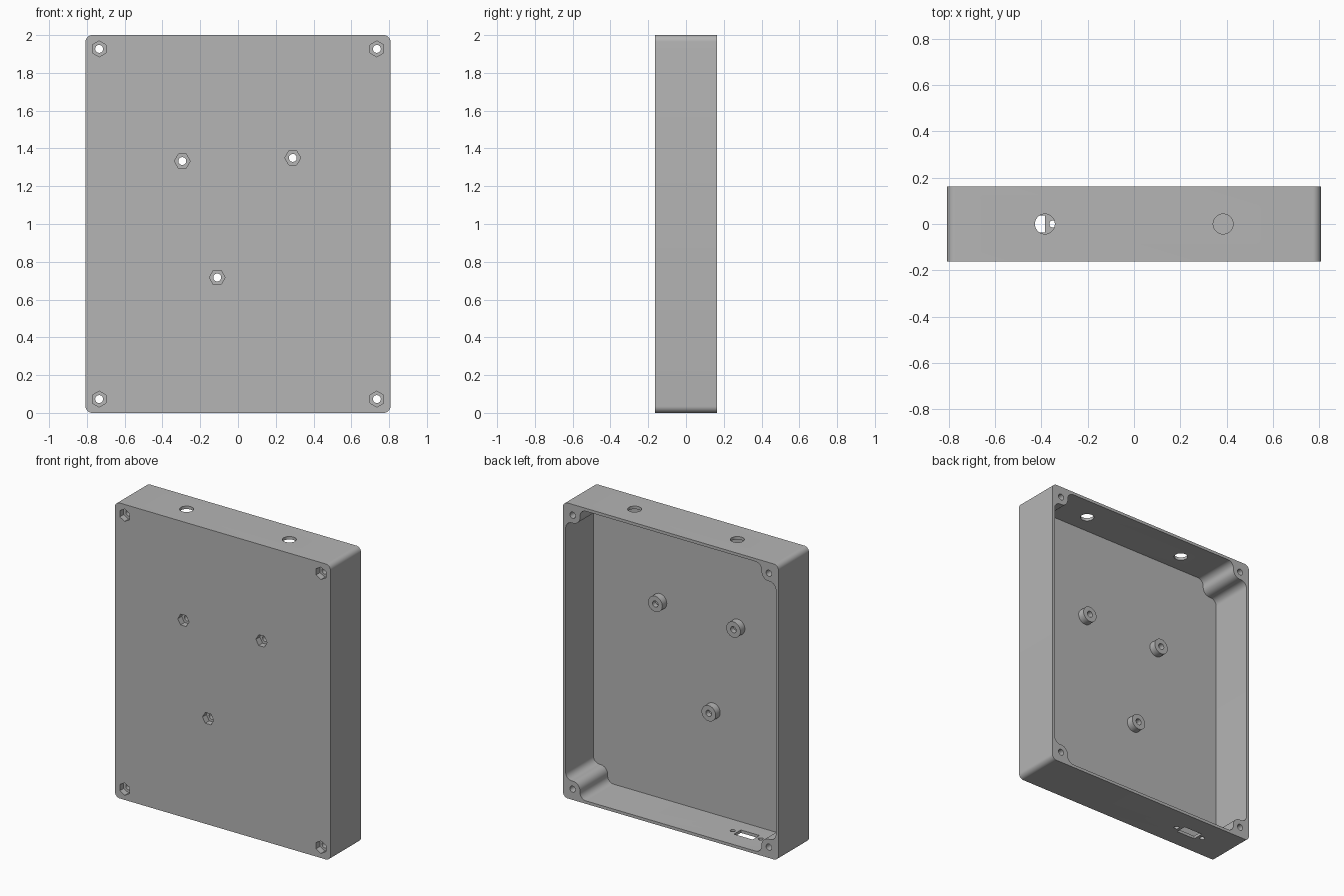
import bpy, bmesh, math
from mathutils import Vector

default = bpy.data.objects.get("Cube")
if default:
    bpy.data.objects.remove(default, do_unlink=True)

HALF_X, HALF_Y, HEIGHT = 0.807, 0.163, 2.0
WALL, FLOOR, POST = 0.02, 0.03, 0.107
FRONT = -HALF_Y

grey = bpy.data.materials.new("light grey plastic")
grey.use_nodes = True
colour = (0.46, 0.46, 0.46, 1)
grey.diffuse_color = colour
grey.node_tree.nodes["Principled BSDF"].inputs["Base Color"].default_value = colour


def fillet(corners, steps=8):
    """Round each right-angled corner (x, z, radius) of an outline."""
    outline = []
    for i, (x, z, r) in enumerate(corners):
        v = Vector((x, z))
        a = (Vector(corners[i - 1][:2]) - v).normalized()
        b = (Vector(corners[(i + 1) % len(corners)][:2]) - v).normalized()
        centre = v + (a + b) * r
        for k in range(steps + 1):
            t = math.pi / 2 * k / steps
            outline.append(centre - r * (b * math.cos(t) + a * math.sin(t)))
    return outline


def prism(name, outline, start, end, axis="y"):
    """Extrude a flat outline along y (outline in x, z) or z (outline in x, y)."""
    bm = bmesh.new()
    place = (lambda p, d: (p[0], d, p[1])) if axis == "y" else (lambda p, d: (p[0], p[1], d))
    face = bm.faces.new([bm.verts.new(place(p, start)) for p in outline])
    new = bmesh.ops.extrude_face_region(bm, geom=[face])["geom"]
    shift = Vector(place((0, 0), end - start))
    bmesh.ops.translate(bm, verts=[g for g in new if isinstance(g, bmesh.types.BMVert)], vec=shift)
    bmesh.ops.recalc_face_normals(bm, faces=bm.faces)
    mesh = bpy.data.meshes.new(name)
    bm.to_mesh(mesh)
    bm.free()
    mesh.materials.append(grey)
    obj = bpy.data.objects.new(name, mesh)
    bpy.context.collection.objects.link(obj)
    return obj


def circle(x, y, radius, sides=32, turn=0.0):
    return [(x + radius * math.cos(turn + math.tau * k / sides),
             y + radius * math.sin(turn + math.tau * k / sides)) for k in range(sides)]


def combine(target, tool, operation):
    """Apply a boolean and remove its helper."""
    mod = target.modifiers.new(operation, "BOOLEAN")
    mod.object, mod.operation, mod.solver = tool, operation, "EXACT"
    bpy.context.view_layer.objects.active = target
    bpy.ops.object.modifier_apply(modifier=mod.name)
    bpy.data.objects.remove(tool, do_unlink=True)


# Outer block with rounded long edges
R = 0.035
case = prism("enclosure", fillet([(-HALF_X, 0, R), (HALF_X, 0, R),
                                  (HALF_X, HEIGHT, R), (-HALF_X, HEIGHT, R)]),
             -HALF_Y, HALF_Y)

# Cavity, open at the back, leaving a rounded screw post in each corner
w, h, mid = HALF_X - WALL, HEIGHT / 2 - WALL, HEIGHT / 2
cavity = []
for sx, sz in ((1, 1), (-1, 1), (-1, -1), (1, -1)):
    corner = [(w, h - POST, 0.045), (w - POST, h - POST, 0.052), (w - POST, h, 0.045)]
    if sx * sz < 0:
        corner.reverse()
    cavity += [(sx * x, mid + sz * z, r) for x, z, r in corner]
combine(case, prism("cavity", fillet(cavity), FRONT + FLOOR, HALF_Y + 0.1), "DIFFERENCE")

# Board standoffs on the inside of the front panel
standoffs = [(-0.295, 1.333), (0.29, 1.35), (-0.11, 0.717)]
for x, z in standoffs:
    combine(case, prism("standoff", circle(x, z, 0.053), FRONT + 0.01, FRONT + 0.078), "UNION")

# Screw holes with hexagonal nut recesses in the front
screws = [(x, z, 0) for x, z in standoffs]
screws += [(sx * 0.735, mid + sz * 0.927, math.pi / 6) for sx in (-1, 1) for sz in (-1, 1)]
for x, z, turn in screws:
    combine(case, prism("nut_recess", circle(x, z, 0.042, 6, turn), FRONT - 0.1, FRONT + 0.042),
            "DIFFERENCE")
    combine(case, prism("screw_hole", circle(x, z, 0.021, 24), FRONT - 0.1, HALF_Y + 0.1),
            "DIFFERENCE")

# Two round holes in the top wall
for x in (-0.385, 0.385):
    combine(case, prism("top_hole", circle(x, 0, 0.043), HEIGHT - 0.06, HEIGHT + 0.1, "z"),
            "DIFFERENCE")

# Connector slot in the bottom wall with a small screw hole on each side
slot_x, slot_w, slot_d = -0.455, 0.07, 0.037
slot = [(slot_x + sx * slot_w, sy * slot_d) for sx, sy in ((-1, -1), (1, -1), (1, 1), (-1, 1))]
combine(case, prism("connector_slot", slot, -0.1, 0.06, "z"), "DIFFERENCE")
for side in (-1, 1):
    hole = circle(slot_x + side * 0.105, 0, 0.016, 20)
    combine(case, prism("connector_screw_hole", hole, -0.1, 0.06, "z"), "DIFFERENCE")

# Smooth the round parts, keep the edges crisp
bpy.ops.object.select_all(action="DESELECT")
case.select_set(True)
bpy.context.view_layer.objects.active = case
bpy.ops.object.shade_smooth_by_angle(angle=math.radians(30))
